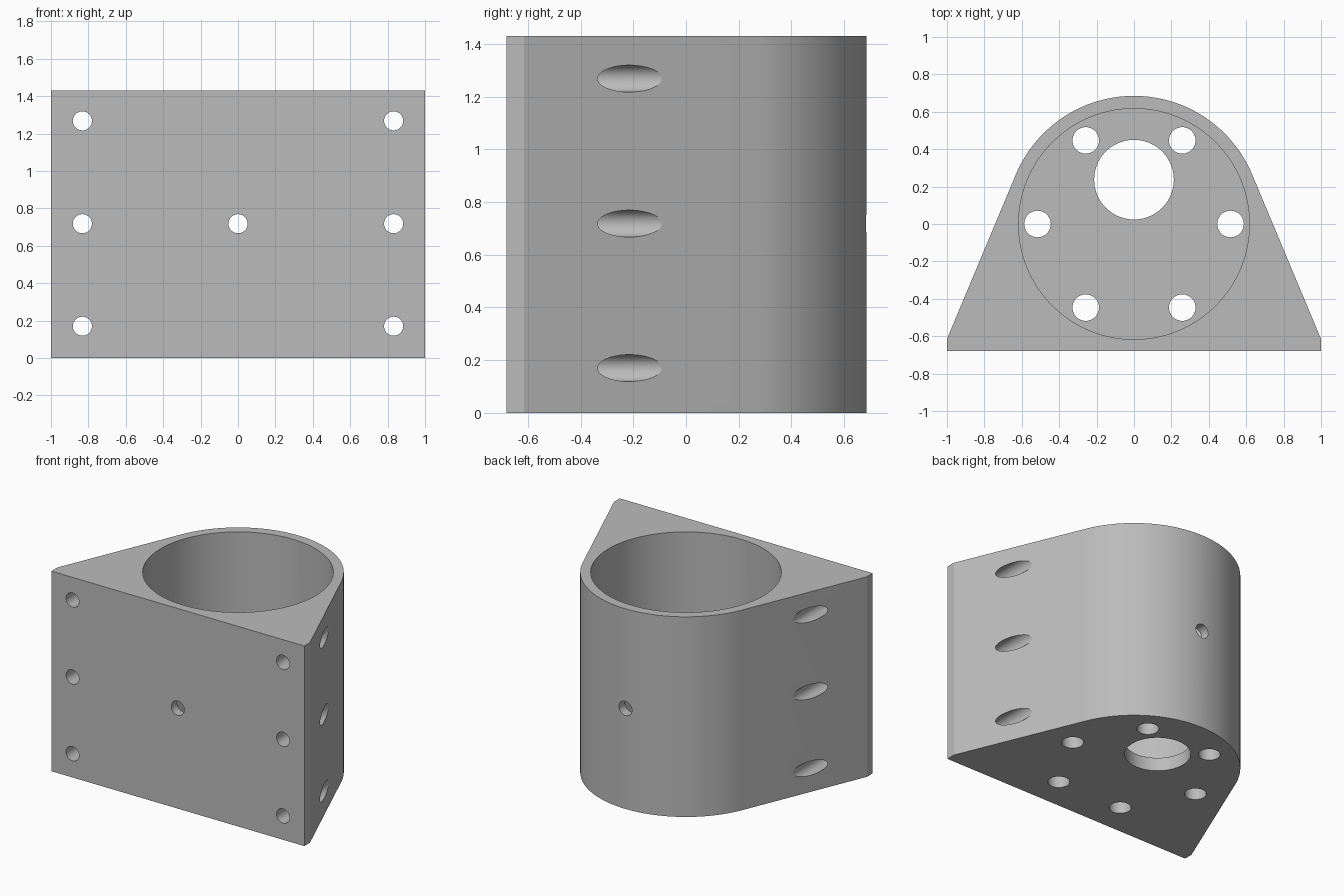
import bpy
import bmesh
from math import acos, atan2, cos, sin, hypot, pi, radians
from mathutils import Matrix

if "Cube" in bpy.data.objects:
    bpy.data.objects.remove(bpy.data.objects["Cube"], do_unlink=True)

HEIGHT, OUTER, BORE, FLOOR = 1.43, 0.685, 0.617, 0.095
FRONT, CORNER = -0.68, -0.615

grey = bpy.data.materials.new("plain grey")
grey.use_nodes = True
colour = (0.5, 0.5, 0.5, 1)
grey.diffuse_color = colour
grey.node_tree.nodes["Principled BSDF"].inputs["Base Color"].default_value = colour


def make_object(name, bm):
    mesh = bpy.data.meshes.new(name)
    bmesh.ops.recalc_face_normals(bm, faces=bm.faces)
    bm.to_mesh(mesh)
    bm.free()
    mesh.materials.append(grey)
    obj = bpy.data.objects.new(name, mesh)
    bpy.context.collection.objects.link(obj)
    return obj


# Housing profile: flat front, sloping sides tangent to a round back
tangent = atan2(CORNER, 1) + acos(OUTER / hypot(1, CORNER))
steps = 64
arc = [tangent + (pi - 2 * tangent) * i / steps for i in range(steps + 1)]
profile = [(-1, CORNER), (-1, FRONT), (1, FRONT), (1, CORNER)]
profile += [(OUTER * cos(a), OUTER * sin(a)) for a in arc]

bm = bmesh.new()
base = bm.faces.new([bm.verts.new((x, y, 0)) for x, y in profile])
top = bmesh.ops.extrude_face_region(bm, geom=[base])["geom"]
bmesh.ops.translate(bm, vec=(0, 0, HEIGHT),
                    verts=[v for v in top if isinstance(v, bmesh.types.BMVert)])
housing = make_object("housing", bm)


def drill(name, radius, depth, places, sides=48, along_y=False):
    """Cut one set of equal round holes centred on the given places."""
    bm = bmesh.new()
    turn = Matrix.Rotation(radians(90), 4, "X") if along_y else Matrix()
    for place in places:
        bmesh.ops.create_cone(bm, cap_ends=True, segments=sides, radius1=radius,
                              radius2=radius, depth=depth,
                              matrix=Matrix.Translation(place) @ turn)
    cutter = make_object(name, bm)
    cutter.hide_render = True
    cut = housing.modifiers.new(name, "BOOLEAN")
    cut.operation, cut.solver, cut.object = "DIFFERENCE", "EXACT", cutter
    bpy.context.view_layer.objects.active = housing
    bpy.ops.object.modifier_apply(modifier=name)
    bpy.data.objects.remove(cutter, do_unlink=True)


# Main bore, open at the top and closed by a thin floor
drill("bore", BORE, 2, [(0, 0, FLOOR + 1)], sides=128)

# Floor: offset shaft opening and a ring of six bolt holes
drill("shaft_opening", 0.213, 0.4, [(0, 0.237, 0)], sides=64)
ring = [(0.516 * cos(i * pi / 3), 0.516 * sin(i * pi / 3), 0) for i in range(6)]
drill("bolt_holes", 0.071, 0.4, ring)

# Mounting holes through the wings, and a cross hole through both walls
mounts = [(side * 0.832, 0, z) for side in (-1, 1) for z in (0.17, 0.718, 1.268)]
drill("mounting_holes", 0.051, 3, mounts, along_y=True)
drill("cross_hole", 0.051, 3, [(0, 0, 0.718)], along_y=True)

# Smooth curved walls with crisp rims
bpy.ops.object.select_all(action="DESELECT")
housing.select_set(True)
bpy.context.view_layer.objects.active = housing
bpy.ops.object.shade_smooth_by_angle(angle=radians(20))
